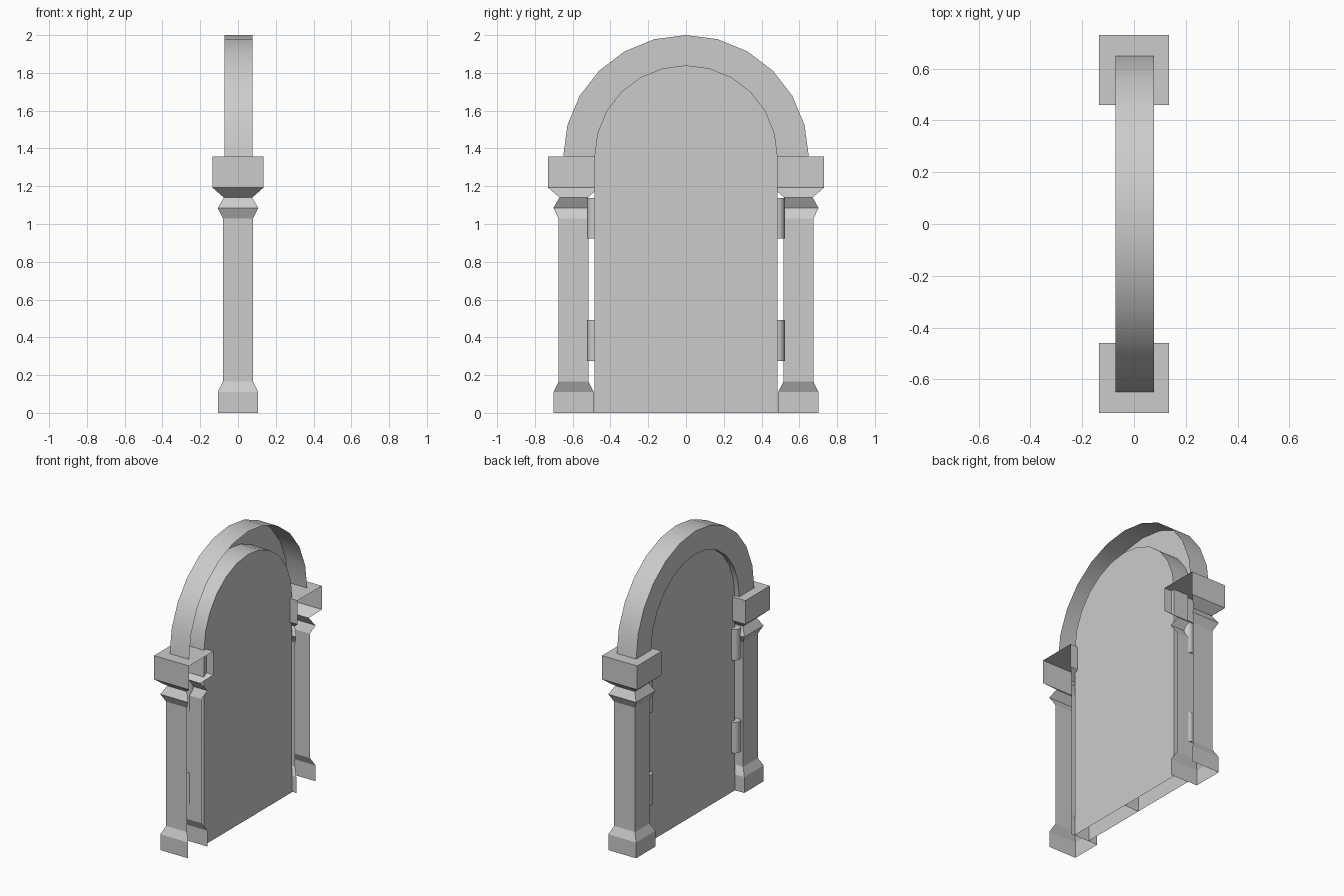
import bpy, bmesh, math
from mathutils import Matrix

default = bpy.data.objects.get("Cube")
if default:
    bpy.data.objects.remove(default, do_unlink=True)

GREY = (0.6, 0.6, 0.6, 1.0)
stone = bpy.data.materials.new("plain grey")
stone.use_nodes = True
stone.diffuse_color = GREY
stone.node_tree.nodes["Principled BSDF"].inputs["Base Color"].default_value = GREY

SPRING = 1.357          # height where the arch starts
FRONT, BACK = 0.078, -0.071
DOOR_BACK = -0.036


def finish(name, bm, is_open=None, smooth=False):
    """Orient the closed shell, drop its open sides and make the object."""
    bmesh.ops.recalc_face_normals(bm, faces=bm.faces)
    bm.normal_update()
    if is_open:
        gone = [f for f in bm.faces if is_open(f)]
        bmesh.ops.delete(bm, geom=gone, context='FACES')
    mesh = bpy.data.meshes.new(name)
    bm.to_mesh(mesh)
    bm.free()
    mesh.materials.append(stone)
    obj = bpy.data.objects.new(name, mesh)
    bpy.context.collection.objects.link(obj)
    if smooth:
        bpy.ops.object.select_all(action='DESELECT')
        obj.select_set(True)
        bpy.context.view_layer.objects.active = obj
        bpy.ops.object.shade_smooth_by_angle(angle=math.radians(35))
    return obj


def loft(rings):
    """Closed solid through rings that have equal point counts."""
    bm = bmesh.new()
    loops = [[bm.verts.new(p) for p in ring] for ring in rings]
    n = len(loops[0])
    for a, b in zip(loops, loops[1:]):
        for i in range(n):
            j = (i + 1) % n
            bm.faces.new((a[i], a[j], b[j], b[i]))
    bm.faces.new(loops[0])
    bm.faces.new(loops[-1])
    return bm


def arc(ry, rz, start, end, steps):
    angles = [math.radians(start + (end - start) * i / steps) for i in range(steps + 1)]
    return [(ry * math.cos(a), SPRING + rz * math.sin(a)) for a in angles]


def slab(outline, x0, x1):
    return loft([[(x, y, z) for y, z in outline] for x in (x0, x1)])


# Arch: half ring, open at the front side and the two feet
ring = arc(0.65, 0.643, 0, 180, 12) + arc(0.485, 0.483, 180, 0, 12)
finish("arch", slab(ring, BACK, FRONT),
       lambda f: f.normal.x > 0.9
       or (f.normal.z < -0.9 and f.calc_center_median().z < SPRING + 0.01),
       smooth=True)

# Pillar profile: half width and height
PILLAR = [(0.107, 0), (0.107, 0.11), (0.08, 0.165), (0.08, 1.03), (0.107, 1.085),
          (0.075, 1.14), (0.135, 1.192), (0.135, SPRING)]

for side, label in ((-1, "front"), (1, "back")):
    # Pillar: hollow, open towards +x and at the ground
    cy = side * 0.595
    rings = [[(sx * w, cy + sy * w, z) for sx, sy in ((-1, -1), (1, -1), (1, 1), (-1, 1))]
             for w, z in PILLAR]
    finish(label + "_pillar", loft(rings),
           lambda f: f.normal.x > 0.1 or f.calc_center_median().z < 0.001)

    # Door leaf: half of the arched panel, open at the bottom
    leaf = [(0, 0), (0.485, 0)] + arc(0.485, 0.483, 0, 90, 6)
    leaf = [(side * y, z) for y, z in leaf]
    finish(label + "_door_leaf", slab(leaf, DOOR_BACK, FRONT),
           lambda f: f.calc_center_median().z < 0.001, smooth=True)

    # Hinge barrels on the outer back edge of the leaf
    for z, place in ((0.383, "lower"), (1.03, "upper")):
        bm = bmesh.new()
        bmesh.ops.create_cone(bm, cap_ends=True, segments=12, radius1=0.038, radius2=0.038,
                              depth=0.215,
                              matrix=Matrix.Translation((DOOR_BACK, side * 0.485, z)))
        finish(f"{label}_{place}_hinge", bm, smooth=True)
